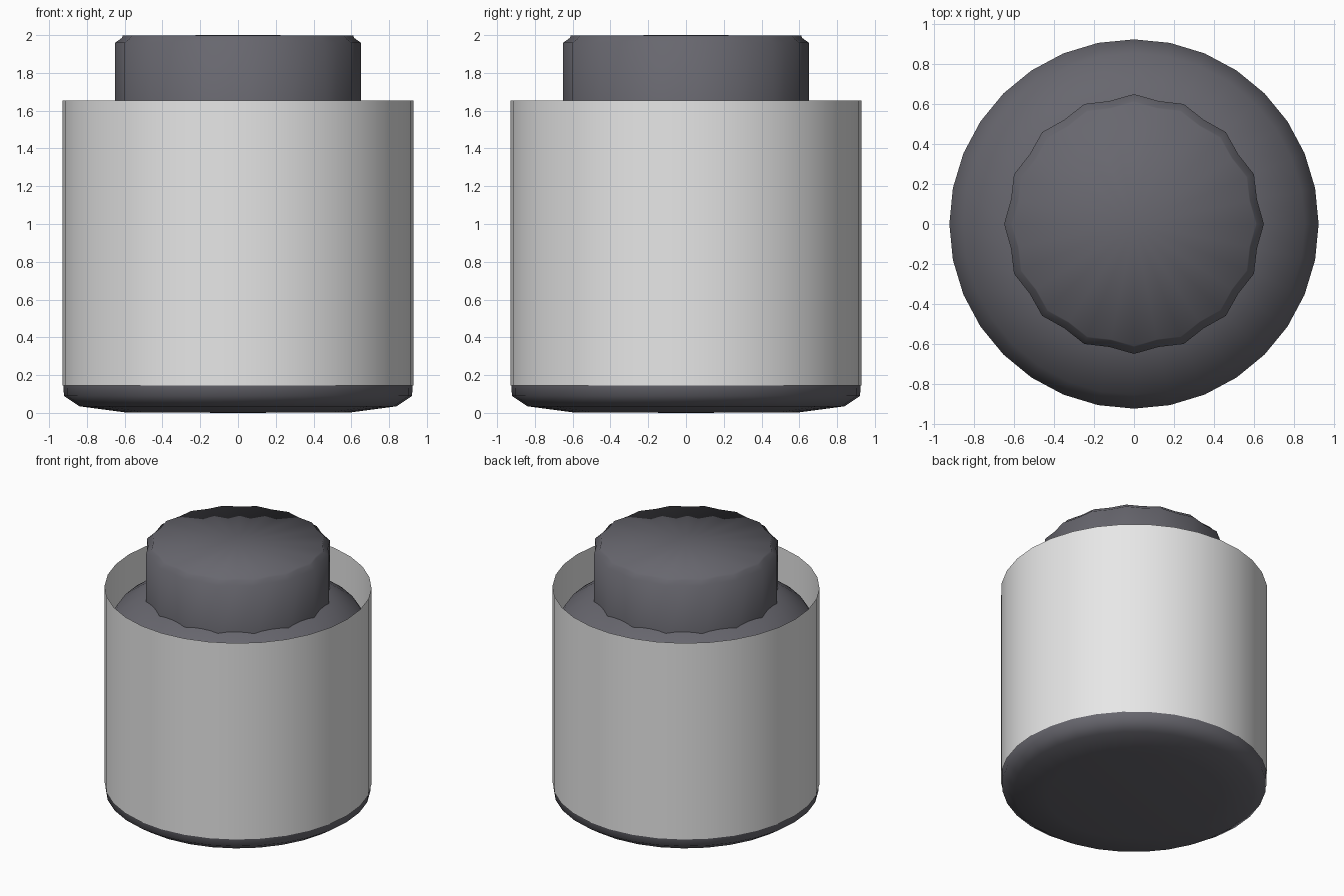
import bpy
import math

cube = bpy.data.objects.get("Cube")
if cube:
    bpy.data.objects.remove(cube, do_unlink=True)

SIDES = 32


def material(name, color):
    mat = bpy.data.materials.new(name)
    mat.use_nodes = True
    mat.diffuse_color = color
    mat.node_tree.nodes["Principled BSDF"].inputs["Base Color"].default_value = color
    return mat


def lathe(name, profile, mat, flute=1.0):
    """Spin (radius, height) points, bottom to top; radius 0 closes with a fan.
    Every second column is scaled by flute."""
    verts, rings, faces = [], [], []
    for r, z in profile:
        start = len(verts)
        if r == 0:
            verts.append((0, 0, z))
            rings.append([start] * SIDES)
            continue
        for i in range(SIDES):
            a = math.tau * i / SIDES
            rr = r * (flute if i % 2 else 1)
            verts.append((rr * math.cos(a), rr * math.sin(a), z))
        rings.append(list(range(start, start + SIDES)))
    for low, high in zip(rings, rings[1:]):
        for i in range(SIDES):
            j = (i + 1) % SIDES
            corners = [low[i], low[j], high[j], high[i]]
            faces.append(list(dict.fromkeys(corners)))
    mesh = bpy.data.meshes.new(name)
    mesh.from_pydata(verts, [], faces)
    mesh.materials.append(mat)
    mesh.shade_smooth()
    obj = bpy.data.objects.new(name, mesh)
    bpy.context.collection.objects.link(obj)
    return obj


dark = material("charcoal", (0.137, 0.135, 0.157, 1))
light = material("light_grey", (0.8, 0.8, 0.8, 1))

# Inner body: rounded base, straight wall, sloping shoulder
lathe("inner_body", [(0, 0), (0.6, 0.003), (0.84, 0.035), (0.922, 0.09),
                     (0.924, 0.16), (0.924, 1.33), (0.855, 1.44),
                     (0.64, 1.6), (0, 1.64)], dark)

# Fluted cap with a softened rim
lathe("cap", [(0.65, 1.5), (0.65, 1.96), (0.615, 1.985),
              (0.61, 1.998), (0, 2.0)], dark, flute=0.965)

# Thin open sleeve around the body
lathe("outer_sleeve", [(0.93, 0.145), (0.93, 1.655)], light)
